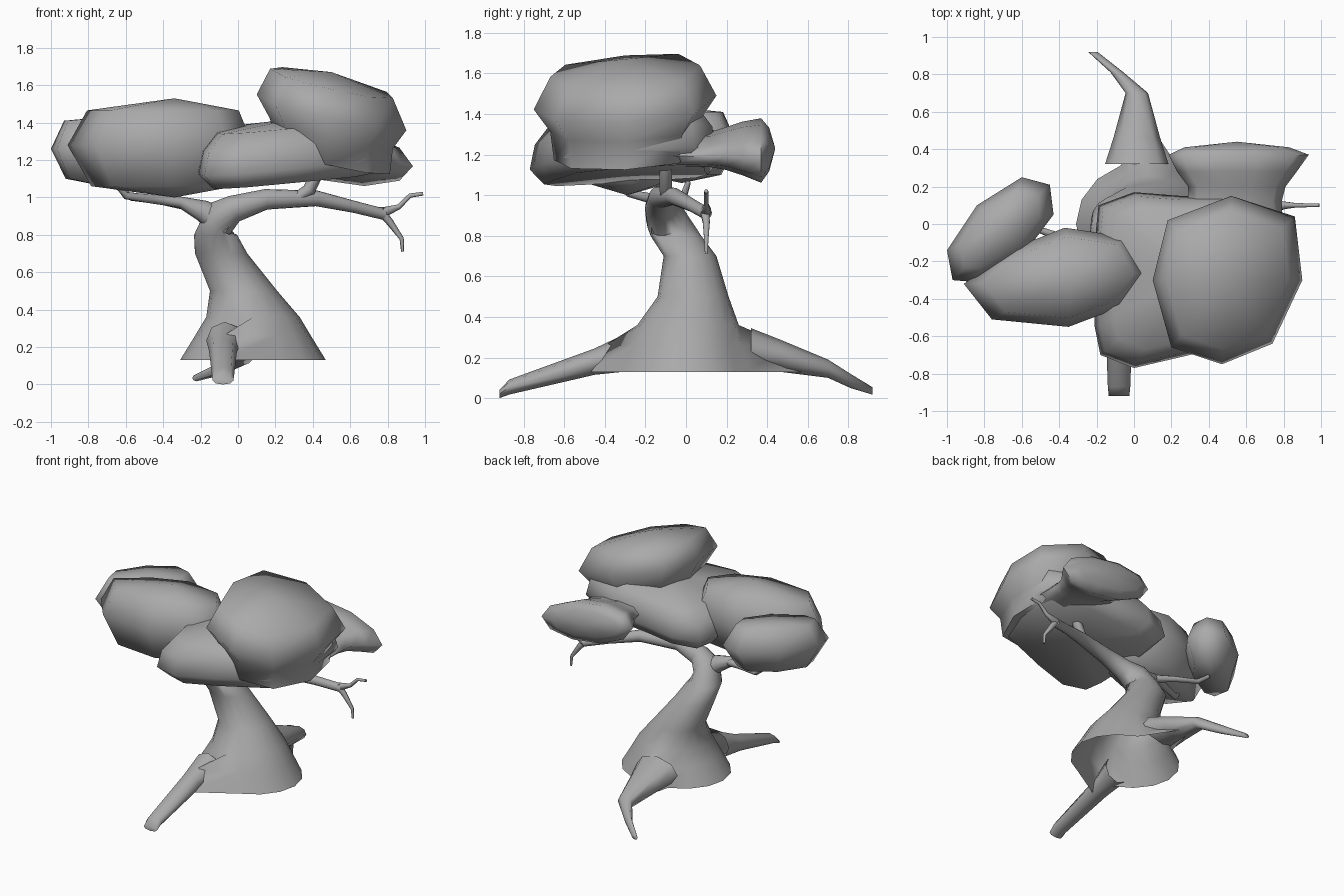
import bpy, bmesh, math
from mathutils import Vector

cube = bpy.data.objects.get("Cube")
if cube:
    bpy.data.objects.remove(cube, do_unlink=True)

GREY = (0.4, 0.4, 0.4, 1)
mat = bpy.data.materials.new("plain grey")
mat.use_nodes = True
mat.diffuse_color = GREY
mat.node_tree.nodes["Principled BSDF"].inputs["Base Color"].default_value = GREY
Y = Vector((0, 1, 0))


def loft(name, rings, start=None, end=None, open_start=False):
    """Skin a list of equal rings; close the ends with a pole or a flat cap."""
    bm = bmesh.new()
    rows = [[bm.verts.new(p) for p in r] for r in rings]
    n = len(rows[0])
    for a, b in zip(rows, rows[1:]):
        for i in range(n):
            j = (i + 1) % n
            bm.faces.new((a[i], a[j], b[j], b[i]))
    for row, pole, is_open in ((rows[0], start, open_start), (rows[-1], end, False)):
        if is_open:
            continue
        if pole is None:
            bm.faces.new(row)
        else:
            tip = bm.verts.new(pole)
            for i in range(n):
                bm.faces.new((row[i], row[(i + 1) % n], tip))
    bmesh.ops.recalc_face_normals(bm, faces=bm.faces)
    mesh = bpy.data.meshes.new(name)
    bm.to_mesh(mesh)
    bm.free()
    mesh.materials.append(mat)
    obj = bpy.data.objects.new(name, mesh)
    bpy.context.collection.objects.link(obj)
    bpy.ops.object.select_all(action='DESELECT')
    obj.select_set(True)
    bpy.context.view_layer.objects.active = obj
    bpy.ops.object.shade_smooth_by_angle(angle=math.radians(85))


def ring(c, u, v, n):
    return [Vector(c) + u * math.cos(k * math.tau / n) + v * math.sin(k * math.tau / n)
            for k in range(n)]


def sections(name, rows, n=8, end=None, tilt=0, open_start=False):
    """Upright ellipses (x, y, z, half width, half height) strung along y."""
    loft(name, [ring(r[:3], Vector((r[3], 0, r[3] * tilt)), Vector((0, 0, r[4])), n)
                for r in rows], end=end, open_start=open_start)


def limb_rings(path, n):
    """Round rings square to a path of points (x, y, z, radius)."""
    pts = [Vector(p[:3]) for p in path]
    rings = []
    for i, p in enumerate(pts):
        t = (pts[min(i + 1, len(pts) - 1)] - pts[max(i - 1, 0)]).normalized()
        u = Y.cross(t).normalized()
        rings.append(ring(p, u * path[i][3], t.cross(u) * path[i][3], n))
    return rings


def branch(name, path, n=6):
    loft(name, limb_rings(path, n))


def cloud(name, outline, centre, levels, low, high, slope=(0, 0)):
    """Leaf mass: a plan outline scaled at several heights, tilted by slope."""
    c = Vector(centre)

    def place(x, y, z):
        return Vector((x, y, z + slope[0] * (x - c.x) + slope[1] * (y - c.y)))

    rings = [[place(c.x + (x - c.x) * s, c.y + (y - c.y) * s, z) for x, y in outline]
             for s, z in levels]
    loft(name, rings, place(c.x, c.y, low), place(c.x, c.y, high))


# Trunk: hollow flared base whose front and back points stretch towards the roots
N = 16
flare = [(.08, 0, .13, .39, .34), (.08, .005, .26, .31, .29), (.08, .01, .36, .25, .25),
         (.03, .035, .5, .18, .175), (-.09, .02, .7, .14, .13), (-.12, -.05, .8, .115, .125)]
trunk = [ring(r[:3], Vector((r[3], 0, 0)), Y * r[4], N) for r in flare]
for row, back, front in ((0, .64, -.5), (1, .49, -.4)):
    for i, x, y in ((N // 4, .015, back), (3 * N // 4, -.08, front)):
        trunk[row][i].x = x
        trunk[row][i].y = y

# The trunk bends over into the long right-hand limb
trunk += limb_rings([
    (-.1, -.1, .885, .1), (-.02, -.13, .94, .073), (.15, -.13, .99, .055),
    (.42, -.06, .995, .042), (.62, .03, .95, .032), (.78, .1, .91, .03)], N)
loft("trunk", trunk, open_start=True)

# Roots
sections("front_root", [
    (-.07, -.26, .235, .1, .1), (-.08, -.45, .18, .075, .065),
    (-.08, -.87, .055, .06, .037), (-.08, -.92, .02, .055, .02),
], open_start=True)
sections("back_root", [
    (.015, .32, .245, .17, .1), (.015, .46, .21, .125, .08), (.015, .7, .145, .06, .045),
    (-.09, .81, .085, .035, .035), (-.22, .92, .035, .025, .018),
], open_start=True)

# Left-hand limb, forked below the two side crowns
branch("left_branch", [
    (-.06, -.1, .84, .075), (-.19, -.12, .93, .058), (-.31, -.13, .975, .03),
    (-.45, -.2, .99, .024), (-.6, -.28, 1.01, .02), (-.64, -.3, 1.06, .015)], 10)
branch("left_fork", [(-.27, -.12, .96, .03), (-.42, -.06, .985, .022),
                     (-.57, -.01, 1.0, .018), (-.65, .01, 1.06, .014)])

# Twigs
branch("upper_twig", [(.7, .07, .93, .02), (.78, .1, .92, .028), (.86, .1, .95, .014),
                      (.92, .1, 1.01, .012), (.99, .1, 1.02, .01)])
branch("lower_twig", [(.76, .09, .93, .025), (.81, .1, .87, .02),
                      (.875, .1, .78, .012), (.88, .1, .71, .008)])
branch("crown_support", [(.3, -.1, .99, .03), (.38, -.1, 1.04, .035), (.44, -.1, 1.17, .035)])

# Leaf masses
cloud("front_left_crown",
      [(-.91, -.32), (-.76, -.51), (-.35, -.55), (-.06, -.44), (.08, -.26),
       (-.04, -.07), (-.37, -.02), (-.65, -.13)],
      (-.34, -.29, 0), [(.78, 1.06), (1, 1.28), (.82, 1.465)], 1.0, 1.53)
cloud("back_left_crown",
      [(-1, -.14), (-.97, -.3), (-.85, -.31), (-.58, -.15), (-.43, .05),
       (-.45, .21), (-.6, .25), (-.84, .1)],
      (-.72, -.02, 0), [(.72, 1.1), (1, 1.26), (.75, 1.41)], 1.06, 1.43)
cloud("lower_crown",
      [(-.22, -.2), (-.21, -.55), (-.18, -.7), (0, -.77), (.3, -.7), (.68, -.58), (.82, -.3),
       (.8, .04), (.5, .15), (.25, .15), (0, .17), (-.19, .1)],
      (.3, -.27, 0), [(.86, 1.1), (1, 1.18), (.95, 1.3), (.8, 1.39)], 1.1, 1.42, (.08, .06))
cloud("top_crown",
      [(.1, -.3), (.2, -.66), (.47, -.75), (.74, -.64), (.9, -.3), (.86, .04),
       (.52, .15), (.18, .02)],
      (.5, -.3, 0), [(.78, 1.2), (.82, 1.34), (1, 1.455), (.82, 1.61)], 1.18, 1.67, (-.24, .09))
sections("back_crown", [
    (.53, -.1, 1.23, .26, .08), (.54, .12, 1.225, .25, .08), (.55, .2, 1.23, .26, .1),
    (.55, .28, 1.23, .32, .125), (.56, .37, 1.22, .375, .15), (.55, .41, 1.225, .28, .1),
], 10, end=(.55, .44, 1.23), tilt=-.14)
